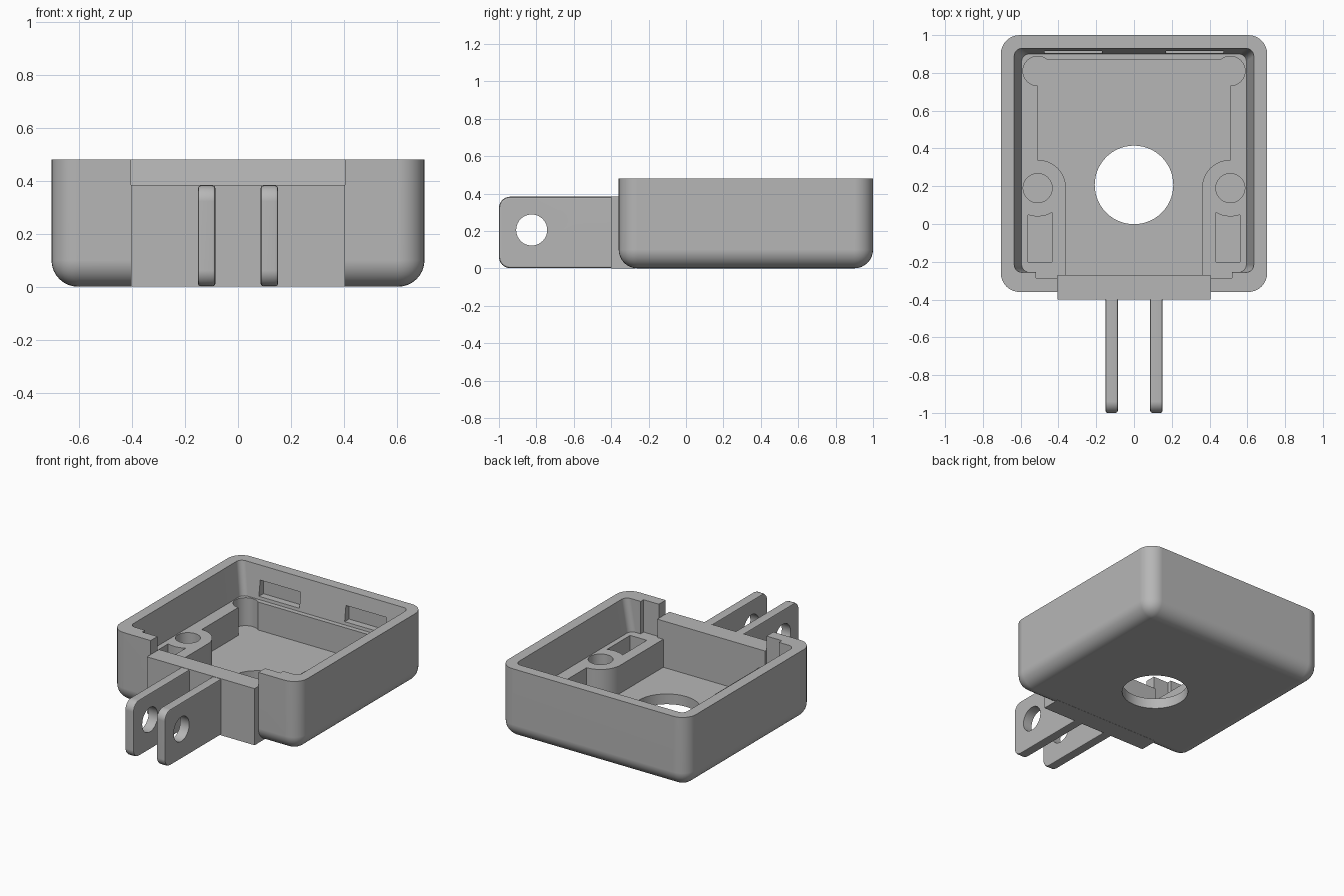
import bpy, bmesh
from math import sin, cos, pi, sqrt, radians

old = bpy.data.objects.get("Cube")
if old:
    bpy.data.objects.remove(old, do_unlink=True)

grey = bpy.data.materials.new("plain grey")
grey.use_nodes = True
colour = (0.47, 0.47, 0.47, 1)
grey.diffuse_color = colour
grey.node_tree.nodes["Principled BSDF"].inputs["Base Color"].default_value = colour


def to_object(name, bm):
    bmesh.ops.recalc_face_normals(bm, faces=bm.faces)
    mesh = bpy.data.meshes.new(name)
    bm.to_mesh(mesh)
    bm.free()
    mesh.materials.append(grey)
    obj = bpy.data.objects.new(name, mesh)
    bpy.context.collection.objects.link(obj)
    return obj


def prism(name, outline, z0, z1, top=None):
    """Solid between a bottom outline and an equal or matching top outline."""
    bm = bmesh.new()
    low = [bm.verts.new((x, y, z0)) for x, y in outline]
    high = [bm.verts.new((x, y, z1)) for x, y in (top or outline)]
    bm.faces.new(low)
    bm.faces.new(high)
    n = len(low)
    for i in range(n):
        j = (i + 1) % n
        bm.faces.new((low[i], low[j], high[j], high[i]))
    return to_object(name, bm)


def box_mesh(x0, x1, y0, y1, z0, z1):
    bm = bmesh.new()
    bmesh.ops.create_cube(bm, size=1)
    for v in bm.verts:
        v.co = (x0 if v.co.x < 0 else x1, y0 if v.co.y < 0 else y1, z0 if v.co.z < 0 else z1)
    return bm


def box(name, *size):
    return to_object(name, box_mesh(*size))


def arc(cx, cy, r, a0, a1, steps):
    span = [radians(a0 + (a1 - a0) * i / steps) for i in range(steps + 1)]
    return [(cx + r * cos(a), cy + r * sin(a)) for a in span]


def circle(cx, cy, r, steps=40):
    return arc(cx, cy, r, 0, 360, steps)[:-1]


def rounded_rect(x, y0, y1, r):
    return (arc(x - r, y1 - r, r, 0, 90, 6) + arc(r - x, y1 - r, r, 90, 180, 6)
            + arc(r - x, y0 + r, r, 180, 270, 6) + arc(x - r, y0 + r, r, 270, 360, 6))


def combine(obj, tool, operation="DIFFERENCE"):
    mod = obj.modifiers.new("combine", "BOOLEAN")
    mod.operation, mod.solver, mod.object = operation, "EXACT", tool
    mesh = bpy.data.meshes.new_from_object(
        obj.evaluated_get(bpy.context.evaluated_depsgraph_get()))
    obj.modifiers.clear()
    obj.data = mesh
    bpy.data.objects.remove(tool, do_unlink=True)


def bevel(bm, test, offset, segments):
    edges = [e for e in bm.edges if test(e.verts[0].co, e.verts[1].co)]
    bmesh.ops.bevel(bm, geom=edges, offset=offset, segments=segments, profile=0.5,
                    affect="EDGES", clamp_overlap=True)


def finish(obj):
    bpy.ops.object.select_all(action="DESELECT")
    obj.select_set(True)
    bpy.context.view_layer.objects.active = obj
    bpy.ops.object.shade_smooth_by_angle(angle=radians(30))
    weighted = obj.modifiers.new("even shading", "WEIGHTED_NORMAL")
    weighted.keep_sharp = True


FLOOR, SHELF, RIM, BLOCK = 0.07, 0.26, 0.48, 0.385
ABOVE = 0.6

# Rounded case shell: upright corners and bottom edges softened
bm = box_mesh(-0.705, 0.705, -0.36, 1.0, 0, RIM)
bevel(bm, lambda a, b: min(a.z, b.z) < 0.01, 0.1, 8)
case = to_object("case", bm)

# Tapered upper cavity down to the shelf
combine(case, prism("cavity", rounded_rect(0.595, -0.255, 0.90, 0.04), SHELF, RIM + 0.01,
                    rounded_rect(0.636, -0.256, 0.931, 0.04)))
combine(case, box("front_notch", -0.52, 0.52, -0.287, 0.0, SHELF, ABOVE))
combine(case, box("front_opening", -0.405, 0.405, -0.6, 0.0, BLOCK, ABOVE))

# Lower pocket that wraps round the screw bosses
half = ([(0.36, -0.28)] + arc(0.51, 0.19, 0.15, 180, 90, 10) + [(0.51, 0.867)])
combine(case, prism("pocket", half + [(-x, y) for x, y in reversed(half)], FLOOR, SHELF + 0.1))

# Lens hole through the floor
combine(case, prism("lens_hole", circle(0, 0.207, 0.208, 56), -0.1, 0.2))

# Paired corner reliefs, screw holes, shelf slots and back wall recesses
for side in (-1, 1):
    combine(case, prism("corner_relief", circle(side * 0.51, 0.81, 0.078), FLOOR, SHELF + 0.05))
    combine(case, prism("screw_hole", circle(side * 0.51, 0.19, 0.077), 0.1, SHELF + 0.05))
    xs = [0.435 + 0.125 * i / 8 for i in range(9)]
    slot = [(0.56, -0.2), (0.435, -0.2)] + [(x, 0.19 - sqrt(0.15 ** 2 - (x - 0.51) ** 2)) for x in xs]
    combine(case, prism("shelf_slot", [(side * x, y) for x, y in slot], 0.12, SHELF + 0.05))
    inner, outer = sorted((side * 0.17, side * 0.475))
    combine(case, box("back_recess", inner, outer, 0.8, 0.95, SHELF + 0.02, BLOCK))

# Mounting block set into the front wall
combine(case, box("mounting_block", -0.405, 0.405, -0.4, -0.27, 0, BLOCK), "UNION")
finish(case)

# Two mounting prongs with a cross hole
for side, name in ((1, "left_prong"), (-1, "right_prong")):
    x0, x1 = sorted((side * 0.085, side * 0.152))
    bm = box_mesh(x0, x1, -1.0, -0.38, 0.001, BLOCK - 0.002)
    bevel(bm, lambda a, b: abs(a.x - b.x) > 0.01 and a.y < -0.9, 0.06, 6)
    bevel(bm, lambda a, b: abs(a.x - b.x) < 0.001 and max(a.y, b.y) > -0.5 > min(a.y, b.y)
          or abs(a.x - b.x) < 0.001 and max(a.y, b.y) < -0.5, 0.012, 2)
    prong = to_object(name, bm)
    hole = prism("prong_hole", circle(0, 0, 0.083), -0.3, 0.3)
    hole.rotation_euler = (0, pi / 2, 0)
    hole.location = (0, -0.825, 0.205)
    bpy.context.view_layer.update()
    combine(prong, hole)
    finish(prong)
